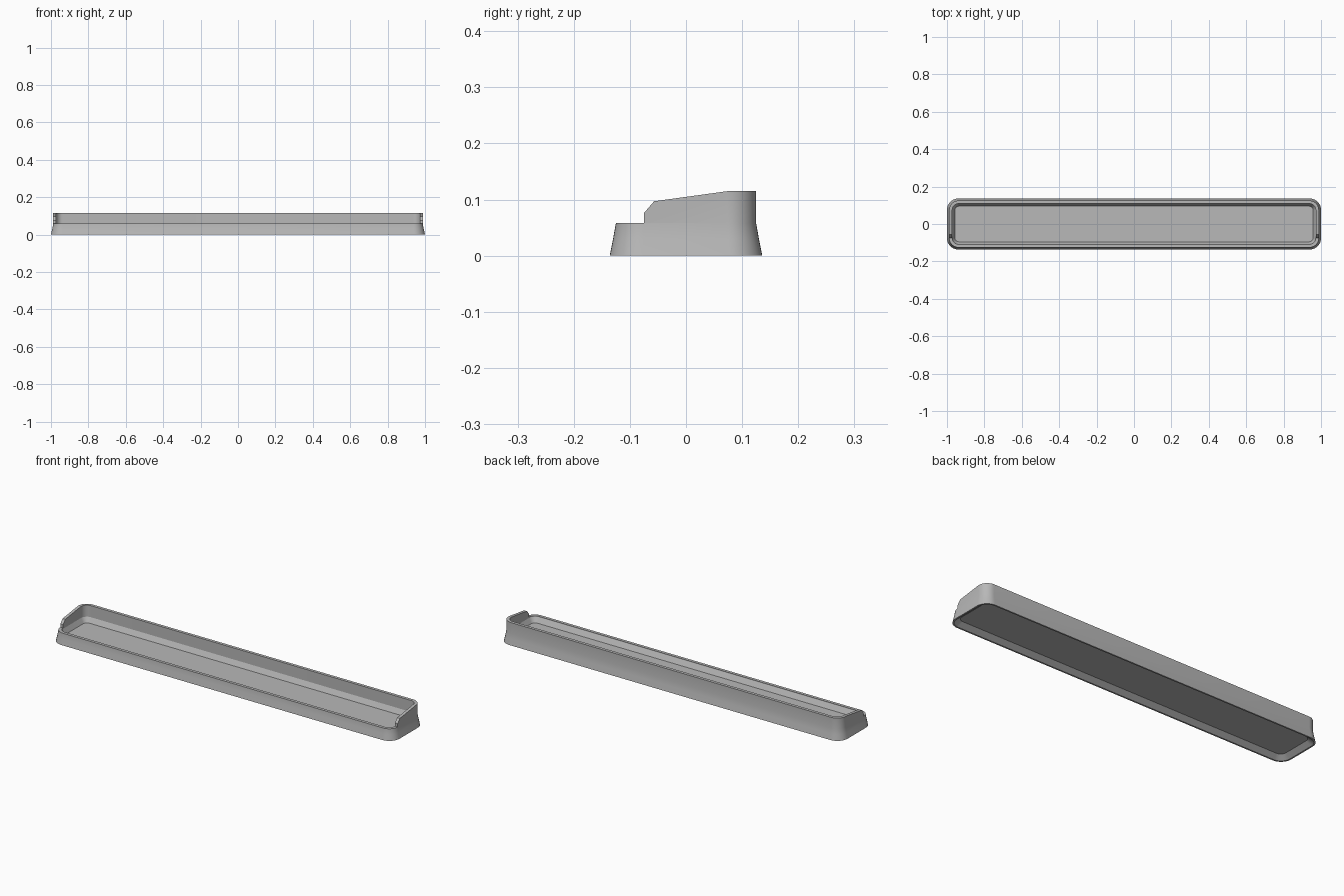
import bpy, bmesh, math

cube = bpy.data.objects.get("Cube")
if cube:
    bpy.data.objects.remove(cube, do_unlink=True)

grey = bpy.data.materials.new("mid_grey")
grey.use_nodes = True
colour = (0.48, 0.48, 0.48, 1)
grey.diffuse_color = colour
grey.node_tree.nodes["Principled BSDF"].inputs["Base Color"].default_value = colour


def make_object(name, bm):
    bmesh.ops.recalc_face_normals(bm, faces=bm.faces)
    mesh = bpy.data.meshes.new(name)
    bm.to_mesh(mesh)
    bm.free()
    mesh.materials.append(grey)
    obj = bpy.data.objects.new(name, mesh)
    bpy.context.collection.objects.link(obj)
    return obj


def rounded_ring(bm, hx, hy, z, r, steps=10):
    """Loop of vertices round a rectangle with rounded corners."""
    ring = []
    for corner, (sx, sy) in enumerate(((1, 1), (-1, 1), (-1, -1), (1, -1))):
        for i in range(steps + 1):
            a = math.pi / 2 * (corner + i / steps)
            ring.append(bm.verts.new((sx * (hx - r) + r * math.cos(a),
                                      sy * (hy - r) + r * math.sin(a), z)))
    return ring


# Tray shell: from the recessed underside, round the wall, to the floor
sections = [
    (0.965, 0.102, 0.020, 0.030),
    (0.992, 0.128, 0.000, 0.052),
    (1.000, 0.136, 0.000, 0.060),
    (0.993, 0.130, 0.030, 0.054),
    (0.988, 0.125, 0.058, 0.050),
    (0.988, 0.125, 0.115, 0.050),
    (0.972, 0.109, 0.115, 0.034),
    (0.972, 0.109, 0.054, 0.034),
    (0.958, 0.095, 0.028, 0.022),
]
bm = bmesh.new()
rings = [rounded_ring(bm, *s) for s in sections]
count = len(rings[0])
for low, high in zip(rings, rings[1:]):
    for i in range(count):
        j = (i + 1) % count
        bm.faces.new((low[i], low[j], high[j], high[i]))
bm.faces.new(rings[0])
bm.faces.new(rings[-1])
tray = make_object("tray", bm)

# Cutter: lowers the front and slopes the top of the end walls
outline = [(-0.3, 0.0585), (-0.075, 0.0585), (-0.075, 0.076), (-0.057, 0.097),
           (0.073, 0.1149), (0.073, 0.3), (-0.3, 0.3)]
bm = bmesh.new()
face = bm.faces.new([bm.verts.new((-1.2, y, z)) for y, z in outline])
extruded = bmesh.ops.extrude_face_region(bm, geom=[face])
bmesh.ops.translate(bm, vec=(2.4, 0, 0),
                    verts=[v for v in extruded["geom"] if isinstance(v, bmesh.types.BMVert)])
cutter = make_object("front_cutter", bm)
cutter.hide_render = True
cutter.hide_set(True)

cut = tray.modifiers.new("front_cut", "BOOLEAN")
cut.operation = "DIFFERENCE"
cut.solver = "EXACT"
cut.object = cutter
bpy.context.view_layer.objects.active = tray
tray.select_set(True)
bpy.ops.object.modifier_apply(modifier=cut.name)
bpy.data.objects.remove(cutter, do_unlink=True)
bpy.ops.object.shade_smooth_by_angle(angle=math.radians(25))
